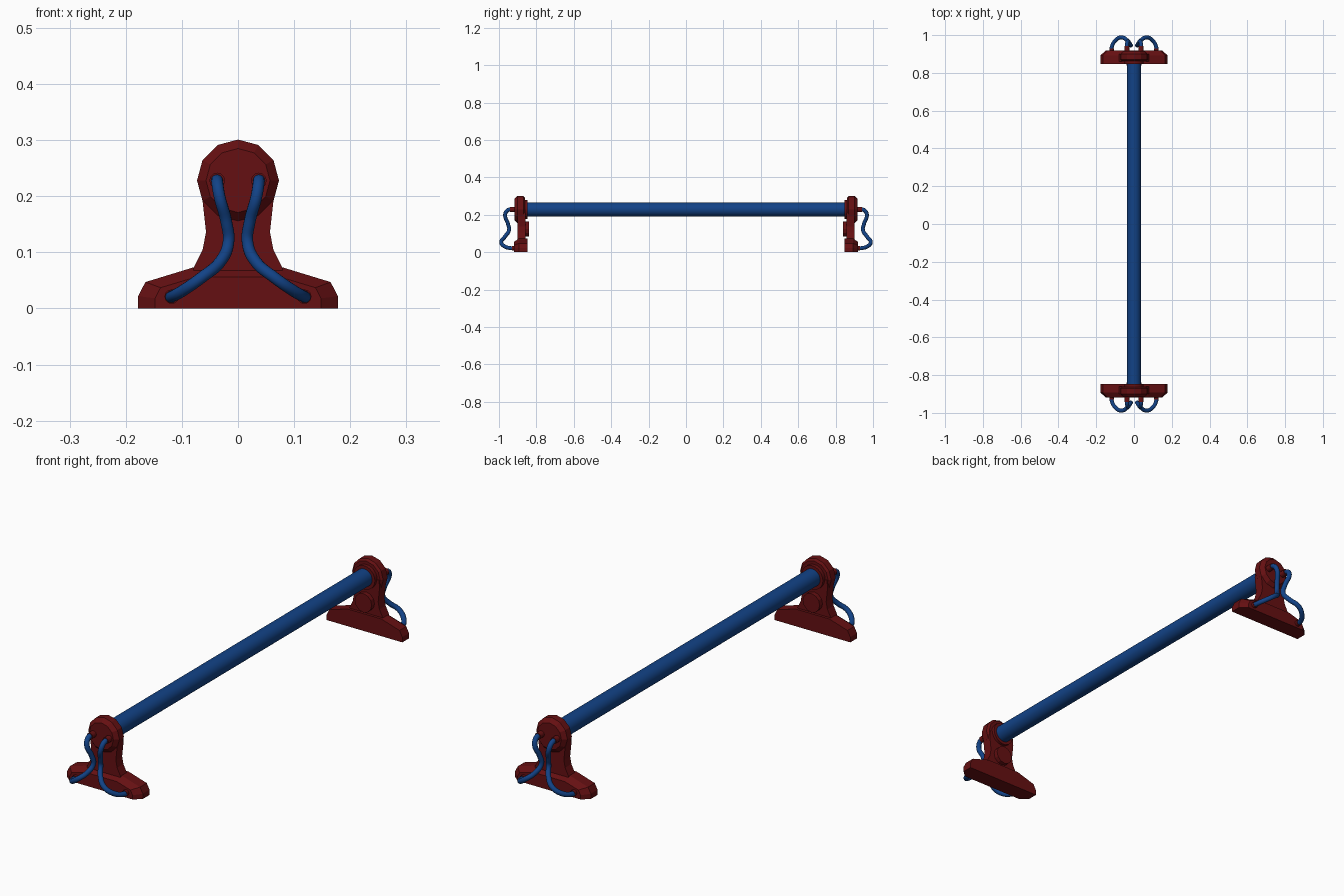
import bpy, bmesh, math

if "Cube" in bpy.data.objects:
    bpy.data.objects.remove(bpy.data.objects["Cube"])

def material(name, rgb):
    m = bpy.data.materials.new(name)
    m.diffuse_color = (*rgb, 1)
    m.use_nodes = True
    m.node_tree.nodes["Principled BSDF"].inputs["Base Color"].default_value = m.diffuse_color
    return m

RED = material("dark_red", (0.13, 0.005, 0.006))
BLUE = material("deep_blue", (0.006, 0.055, 0.24))
AXIS_Z = 0.228

def finish(name, mesh, mat, smooth=False):
    ob = bpy.data.objects.new(name, mesh)
    bpy.context.collection.objects.link(ob)
    mesh.materials.clear()
    mesh.materials.append(mat)
    if smooth:
        bpy.ops.object.select_all(action='DESELECT')
        ob.select_set(True)
        bpy.context.view_layer.objects.active = ob
        bpy.ops.object.shade_smooth_by_angle(angle=math.radians(40))
    return ob

def loft(name, sections, mat, smooth=False):
    """Join matching (x, z) outlines placed at successive y, capped at both ends."""
    bm = bmesh.new()
    rings = [[bm.verts.new((x, y, z)) for x, z in pts] for y, pts in sections]
    n = len(rings[0])
    for a, b in zip(rings, rings[1:]):
        for i in range(n):
            j = (i + 1) % n
            bm.faces.new((a[i], a[j], b[j], b[i]))
    bm.faces.new(rings[0])
    bm.faces.new(rings[-1])
    bmesh.ops.recalc_face_normals(bm, faces=bm.faces)
    mesh = bpy.data.meshes.new(name)
    bm.to_mesh(mesh)
    bm.free()
    return finish(name, mesh, mat, smooth)

def circle(r, n, cx=0, cz=AXIS_Z):
    return [(cx + r * math.sin(2 * math.pi * i / n), cz + r * math.cos(2 * math.pi * i / n))
            for i in range(n)]

def symmetric(half):
    return half + [(-x, z) for x, z in reversed(half)]

def hose(name, points, radius):
    cu = bpy.data.curves.new(name, 'CURVE')
    cu.dimensions = '3D'
    cu.bevel_depth, cu.bevel_resolution = radius, 4
    cu.resolution_u, cu.use_fill_caps = 8, True
    sp = cu.splines.new('BEZIER')
    sp.bezier_points.add(len(points) - 1)
    for bp, p in zip(sp.bezier_points, points):
        bp.co = p
        bp.handle_left_type = bp.handle_right_type = 'AUTO'
    tmp = bpy.data.objects.new(name + "_path", cu)
    bpy.context.collection.objects.link(tmp)
    bpy.context.view_layer.update()
    mesh = bpy.data.meshes.new_from_object(
        tmp.evaluated_get(bpy.context.evaluated_depsgraph_get()))
    bpy.data.objects.remove(tmp)
    finish(name, mesh, BLUE, True)

# Long tube
loft("tube", [(-0.86, circle(0.037, 32)), (0.86, circle(0.037, 32))], BLUE, True)

FOOT = [(0.178, 0), (0.178, 0.022), (0.165, 0.047), (0.08, 0.073)]
FOOT_FACE = [(0.148, 0), (0.148, 0.018), (0.138, 0.037), (0.075, 0.056)]
NECK = [(0.079, 0.06), (0.079, 0.073), (0.063, 0.105), (0.057, 0.136), (0.064, 0.2), (0.06, 0.228)]
HOSE = [(0.037, 0.925, 0.228), (0.037, 0.952, 0.225), (0.033, 0.967, 0.2), (0.021, 0.953, 0.155),
        (0.017, 0.946, 0.118), (0.032, 0.968, 0.083), (0.065, 0.988, 0.055),
        (0.098, 0.972, 0.032), (0.118, 0.935, 0.021), (0.118, 0.905, 0.021)]

for s, end in ((-1, "front"), (1, "back")):
    # Foot with chamfered outer face
    loft(end + "_foot", [(s * 0.848, symmetric(FOOT)), (s * 0.893, symmetric(FOOT)),
                         (s * 0.919, symmetric(FOOT_FACE))], RED)
    # Waisted upright
    loft(end + "_neck", [(s * 0.859, symmetric(NECK)), (s * 0.901, symmetric(NECK))], RED)
    # Twelve-sided head with chamfered rims
    loft(end + "_head", [(s * 0.862, circle(0.064, 12)), (s * 0.87, circle(0.073, 12)),
                         (s * 0.9, circle(0.073, 12)), (s * 0.917, circle(0.057, 12))], RED)
    # Collar around the tube and boss below it
    loft(end + "_collar", [(s * 0.847, circle(0.05, 24)), (s * 0.87, circle(0.05, 24))], RED, True)
    loft(end + "_boss", [(s * 0.84, circle(0.04, 12, 0, 0.123)),
                         (s * 0.87, circle(0.04, 12, 0, 0.123))], RED)
    for m, side in ((-1, "left"), (1, "right")):
        # Hose, with sockets at both ends
        tag = f"{end}_{side}"
        loft(tag + "_upper_socket", [(s * 0.91, circle(0.014, 12, m * 0.037)),
                                     (s * 0.942, circle(0.014, 12, m * 0.037))], RED, True)
        loft(tag + "_lower_socket", [(s * 0.9, circle(0.013, 12, m * 0.118, 0.021)),
                                     (s * 0.93, circle(0.013, 12, m * 0.118, 0.021))], RED, True)
        hose(tag + "_hose", [(m * x, s * y, z) for x, y, z in HOSE], 0.0105)
